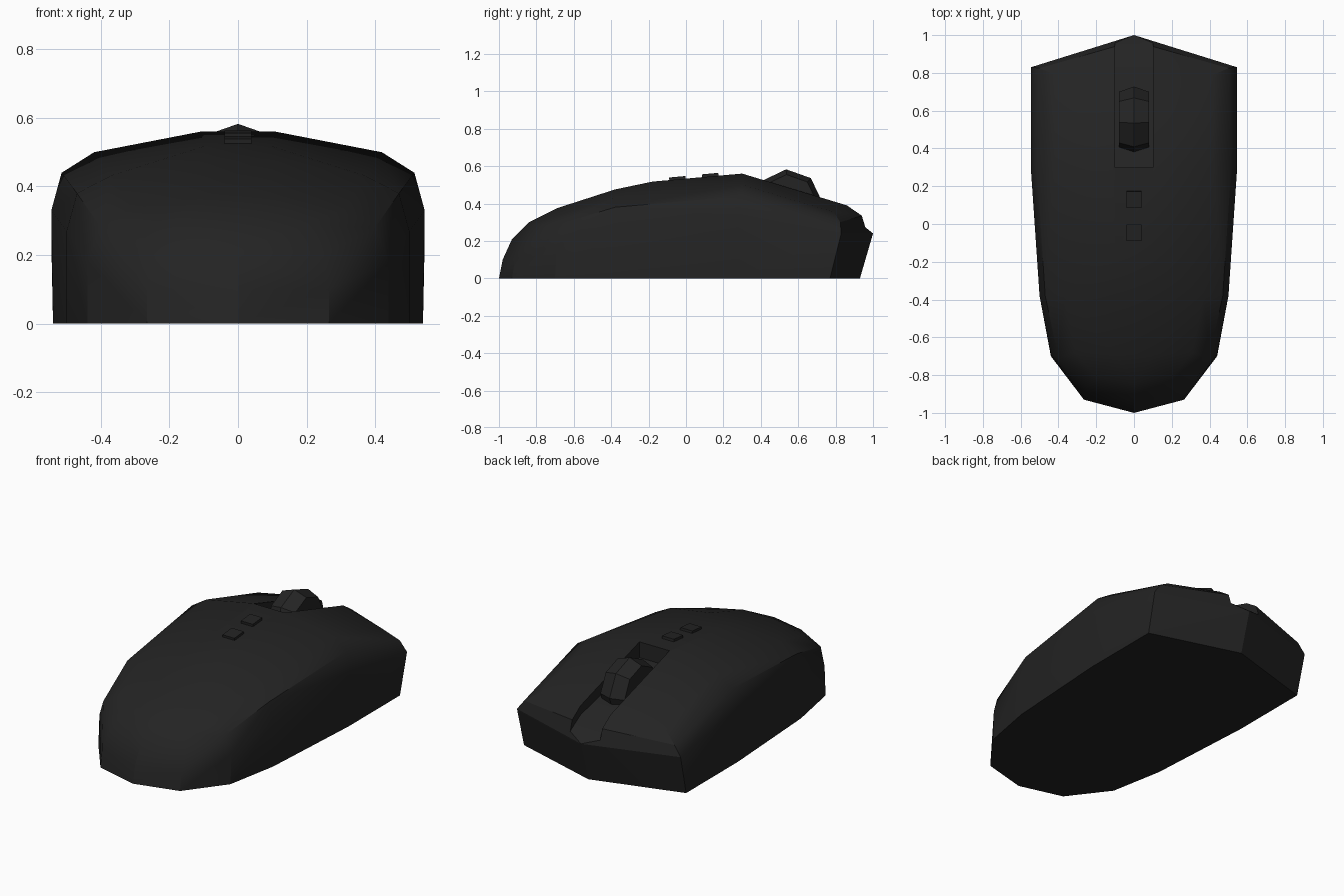
import bpy, bmesh, math

if "Cube" in bpy.data.objects:
    bpy.data.objects.remove(bpy.data.objects["Cube"])

black = bpy.data.materials.new("matte black")
black.diffuse_color = (0.017, 0.017, 0.017, 1)
black.use_nodes = True
black.node_tree.nodes["Principled BSDF"].inputs["Base Color"].default_value = black.diffuse_color


def add(name, bm, angle=30):
    bmesh.ops.recalc_face_normals(bm, faces=bm.faces)
    me = bpy.data.meshes.new(name)
    bm.to_mesh(me)
    bm.free()
    me.materials.append(black)
    ob = bpy.data.objects.new(name, me)
    bpy.context.collection.objects.link(ob)
    return ob


def activate(ob):
    bpy.ops.object.select_all(action='DESELECT')
    ob.select_set(True)
    bpy.context.view_layer.objects.active = ob


# Body shell: the hull of mirrored outline, side, shoulder and crown points
base = [(0, -1, 0), (.265, -.93, 0), (.44, -.70, 0), (.50, -.38, 0),
        (.54, .28, 0), (.54, .77, 0), (0, .93, 0)]
side = [(.265, -.915, .10), (.44, -.69, .18), (.50, -.38, .27),
        (.545, .28, .33), (.545, .83, .24), (0, 1, .24)]
shoulder = [(.25, -.865, .20), (.40, -.71, .28), (.47, -.38, .38),
            (.515, .30, .44), (.50, .825, .30), (.10, .94, .335)]
crown = [(0, -.98, .10), (0, -.93, .21), (0, -.84, .30), (.20, -.81, .29),
         (.10, -.69, .375), (.31, -.68, .335), (.10, -.38, .475),
         (.37, -.38, .432), (.10, -.18, .517), (.11, .30, .56),
         (.42, .30, .50), (.10, .86, .39), (.42, .79, .355)]
bm = bmesh.new()
for x, y, z in base + side + shoulder + crown:
    for s in ((1, -1) if x else (1,)):
        bm.verts.new((s * x, y, z))
bmesh.ops.convex_hull(bm, input=bm.verts[:])
bmesh.ops.delete(bm, geom=[v for v in bm.verts if not v.link_faces], context='VERTS')
bmesh.ops.dissolve_limit(bm, angle_limit=math.radians(1), verts=bm.verts[:], edges=bm.edges[:])
body = add("body_shell", bm)

# Groove for the wheel, cut through the front edge
bm = bmesh.new()
profile = [(.30, .465), (.86, .335), (.95, .28), (1.05, .20), (1.05, .8), (.30, .8)]
face = bm.faces.new([bm.verts.new((-.1, y, z)) for y, z in profile])
ext = bmesh.ops.extrude_face_region(bm, geom=[face])
bmesh.ops.translate(bm, vec=(.2, 0, 0),
                    verts=[g for g in ext["geom"] if isinstance(g, bmesh.types.BMVert)])
cutter = add("groove_cutter", bm)
cutter.hide_render = True
mod = body.modifiers.new("groove", 'BOOLEAN')
mod.object = cutter
mod.operation = 'DIFFERENCE'
mod.solver = 'EXACT'
activate(body)
bpy.ops.object.modifier_apply(modifier=mod.name)
bpy.data.objects.remove(cutter)
bpy.ops.object.shade_smooth_by_angle(angle=math.radians(25))

# Scroll wheel: eight sides with a raised centre ridge
bm = bmesh.new()
rings = []
for x, r in ((-.08, .155), (0, .183), (.08, .155)):
    rings.append([bm.verts.new((x, .545 + r * math.cos(a), .40 + r * math.sin(a)))
                  for a in (math.radians(3 + 45 * i) for i in range(8))])
for p, q in zip(rings, rings[1:]):
    for i in range(8):
        j = (i + 1) % 8
        bm.faces.new((p[i], p[j], q[j], q[i]))
bm.faces.new(rings[0])
bm.faces.new(rings[2])
add("scroll_wheel", bm)

# Two small buttons behind the wheel, following the crown's slope
for name, y, z in (("rear_button", -.045, .523), ("front_button", .13, .540)):
    bm = bmesh.new()
    bmesh.ops.create_cube(bm, size=1)
    bmesh.ops.scale(bm, vec=(.08, .088, .04), verts=bm.verts)
    ob = add(name, bm)
    ob.location = (0, y, z)
    ob.rotation_euler.x = math.atan(.09)
